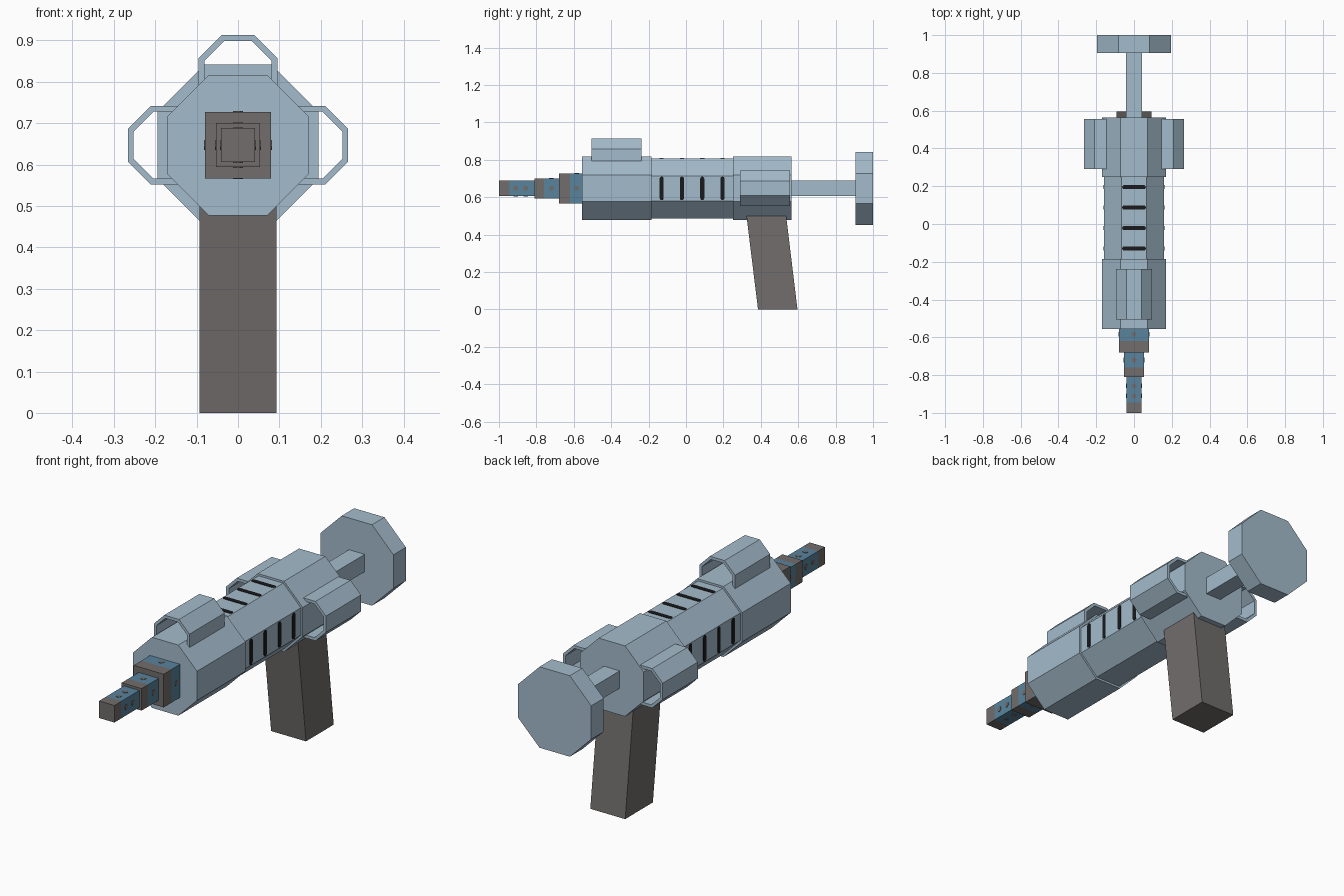
import bpy, bmesh, math
from mathutils import Vector, Matrix

if "Cube" in bpy.data.objects:
    bpy.data.objects.remove(bpy.data.objects["Cube"])

CZ = 0.647  # height of the main axis


def material(name, rgb):
    m = bpy.data.materials.new(name)
    m.diffuse_color = (*rgb, 1)
    m.use_nodes = True
    m.node_tree.nodes["Principled BSDF"].inputs["Base Color"].default_value = m.diffuse_color
    return m


PALE = material("pale_blue_grey", (0.37, 0.50, 0.60))
BLUE = material("steel_blue", (0.10, 0.23, 0.34))
GREY = material("dark_grey", (0.165, 0.155, 0.15))
BLACK = material("black", (0.01, 0.01, 0.012))


def prism(name, points, vec, mat):
    """Extrude a planar 3D outline along vec."""
    bm = bmesh.new()
    face = bm.faces.new([bm.verts.new(p) for p in points])
    ext = bmesh.ops.extrude_face_region(bm, geom=[face])
    verts = [g for g in ext["geom"] if isinstance(g, bmesh.types.BMVert)]
    bmesh.ops.translate(bm, verts=verts, vec=Vector(vec))
    bmesh.ops.recalc_face_normals(bm, faces=bm.faces)
    mesh = bpy.data.meshes.new(name)
    bm.to_mesh(mesh)
    bm.free()
    mesh.materials.append(mat)
    obj = bpy.data.objects.new(name, mesh)
    bpy.context.collection.objects.link(obj)
    return obj


def ngon(apothem, sides):
    """Flat-topped regular polygon as (across, up) pairs."""
    r = apothem / math.cos(math.pi / sides)
    return [(r * math.cos((i + 0.5) * 2 * math.pi / sides),
             r * math.sin((i + 0.5) * 2 * math.pi / sides)) for i in range(sides)]


def bar(name, apothem, sides, y0, y1, mat):
    """Polygonal bar along the main axis."""
    pts = [(x, y0, CZ + z) for x, z in ngon(apothem, sides)]
    return prism(name, pts, (0, y1 - y0, 0), mat)


def around(obj, angle):
    """Turn a part about the main axis."""
    c = Matrix.Translation((0, 0, CZ))
    obj.data.transform(c @ Matrix.Rotation(angle, 4, 'Y') @ c.inverted())


# Octagonal body sections and stock
bar("front_body", 0.17, 8, -0.555, -0.185, PALE)
bar("middle_body", 0.16, 8, -0.19, 0.255, PALE)
bar("rear_body", 0.17, 8, 0.25, 0.565, PALE)
bar("stock_rod", 0.042, 4, 0.56, 0.91, PALE)
bar("stock_plate", 0.195, 8, 0.905, 1.0, PALE)

# Stepped square barrel: grey tip and blue sleeve on each step, with dots
SIDES = {"top": 0, "right": math.pi / 2, "bottom": math.pi, "left": -math.pi / 2}
STEPS = [("large", 0.08, -0.68, -0.62, -0.55, (-0.583,)),
         ("medium", 0.053, -0.81, -0.76, -0.675, (-0.72,)),
         ("small", 0.041, -1.0, -0.945, -0.805, (-0.91, -0.857))]
for step, half, y0, y1, y2, dots in STEPS:
    bar(f"barrel_tip_{step}", half, 4, y0, y1, GREY)
    bar(f"barrel_sleeve_{step}", half, 4, y1, y2, BLUE)
    for y in dots:
        for side, angle in SIDES.items():
            pts = [(a, y + b, CZ + half - 0.002) for a, b in ngon(0.012, 8)]
            around(prism(f"barrel_dot_{side}", pts, (0, 0, 0.004), GREY), angle)

# Hollow half-octagon loops: one on top in front, one on each side at the rear
outer = sorted([p for p in ngon(0.095, 8) if p[1] > 0], key=lambda p: p[0])
inner = sorted([p for p in ngon(0.081, 8) if p[1] > 0], key=lambda p: p[0])
outline = ([(-0.095, -0.05)] + outer + [(0.095, -0.05), (0.081, -0.05)]
           + inner[::-1] + [(-0.081, -0.05)])
for side, y0 in (("top", -0.505), ("right", 0.29), ("left", 0.29)):
    pts = [(x, y0, CZ + 0.171 + z) for x, z in outline]
    around(prism(f"{side}_loop", pts, (0, 0.267, 0), PALE), SIDES[side])

# Rounded vent slots on the middle body
for y in (-0.13, -0.022, 0.087, 0.195):
    for side in ("top", "right", "left"):
        pts = []
        for i in range(14):
            a = math.pi * (i % 7) / 6 + (0 if i < 7 else math.pi)
            end = 0.052 if i < 7 else -0.052
            pts.append((end + 0.011 * math.sin(a), y - 0.011 * math.cos(a), CZ + 0.157))
        around(prism(f"vent_{side}", pts, (0, 0, 0.005), BLACK), SIDES[side])

# Slanted grip
prism("grip", [(-0.093, 0.385, 0), (-0.093, 0.596, 0),
               (-0.093, 0.533, 0.52), (-0.093, 0.321, 0.52)], (0.186, 0, 0), GREY)
